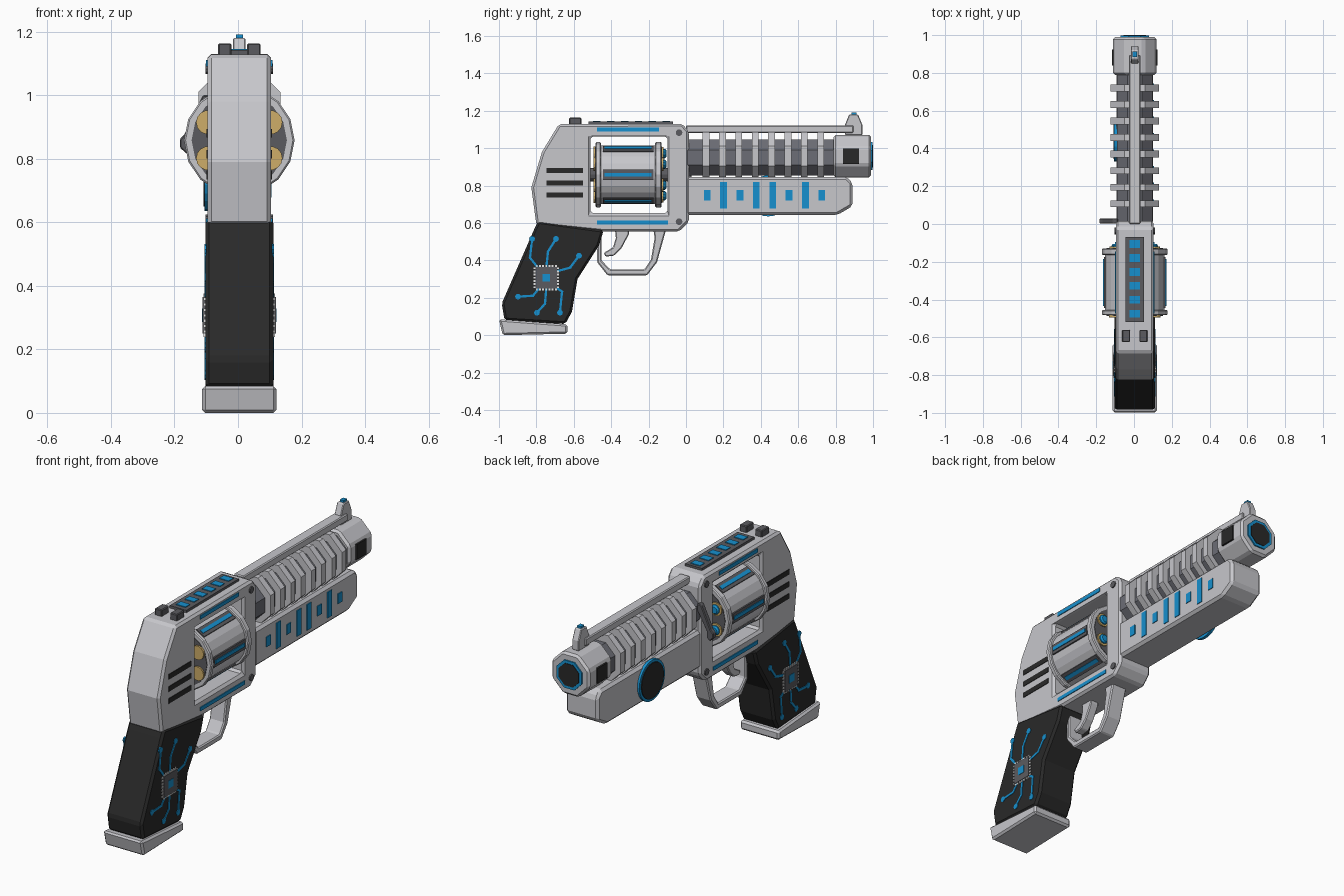
import bpy, bmesh, math
from mathutils import Vector

if "Cube" in bpy.data.objects:
    bpy.data.objects.remove(bpy.data.objects["Cube"])

CX = 0.004  # centre line of the body


def material(name, rgb):
    m = bpy.data.materials.new(name)
    m.diffuse_color = (*rgb, 1)
    m.use_nodes = True
    m.node_tree.nodes["Principled BSDF"].inputs["Base Color"].default_value = m.diffuse_color
    return m


LIGHT = material("light grey", (0.57, 0.57, 0.60))
MID = material("mid grey", (0.105, 0.105, 0.115))
STEEL = material("barrel grey", (0.15, 0.155, 0.18))
DARK = material("grip black", (0.022, 0.022, 0.022))
BLUE = material("bright blue", (0.008, 0.28, 0.62))
GOLD = material("brass", (0.62, 0.42, 0.14))
WHITE = material("white", (0.8, 0.8, 0.8))


def prisms(name, shapes, mat, axis="x", bevel=0):
    """Extrude each (points, start, end) along an axis, all into one object."""
    bm = bmesh.new()
    for pts, a, b in shapes:
        def at(p, t):
            return (CX + t, p[0], p[1]) if axis == "x" else (CX + p[0], t, p[1])
        lo = [bm.verts.new(at(p, a)) for p in pts]
        hi = [bm.verts.new(at(p, b)) for p in pts]
        bm.faces.new(lo)
        bm.faces.new(hi[::-1])
        for i in range(len(pts)):
            j = (i + 1) % len(pts)
            bm.faces.new((lo[i], hi[i], hi[j], lo[j]))
    bmesh.ops.recalc_face_normals(bm, faces=bm.faces)
    me = bpy.data.meshes.new(name)
    bm.to_mesh(me)
    bm.free()
    me.materials.append(mat)
    ob = bpy.data.objects.new(name, me)
    bpy.context.collection.objects.link(ob)
    if bevel:
        add_bevel(ob, bevel)
    return ob


def add_bevel(ob, width):
    mod = ob.modifiers.new("edge", "BEVEL")
    mod.width = width
    mod.segments = 1
    mod.limit_method = "ANGLE"


def rect(u, v, hu, hv):
    return [(u - hu, v - hv), (u + hu, v - hv), (u + hu, v + hv), (u - hu, v + hv)]


def ngon(u, v, r, n, turn=0.0):
    return [(u + r * math.cos(turn + 2 * math.pi * i / n),
             v + r * math.sin(turn + 2 * math.pi * i / n)) for i in range(n)]


def octagon(z, apothem):
    return ngon(0, z, apothem / math.cos(math.pi / 8), 8, math.pi / 8)


def side_plates(name, polys, half, mat, sides=(-1, 1), t=0.006):
    return prisms(name, [(p, s * (half - 0.004), s * (half + t))
                         for p in polys for s in sides], mat)


# --- Frame with a window for the drum
frame = prisms("frame", [([(-0.80, 0.59), (-0.827, 0.79), (-0.77, 0.98), (-0.68, 1.128),
                           (-0.02, 1.13), (0.015, 1.09), (0.015, 0.605), (-0.035, 0.555),
                           (-0.46, 0.555)], -0.1, 0.1)], LIGHT)
window = prisms("window_cutter", [(rect(-0.305, 0.858, 0.205, 0.205), -0.3, 0.3)], LIGHT)
window.hide_render = True
window.hide_viewport = True
cut = frame.modifiers.new("window", "BOOLEAN")
cut.operation = "DIFFERENCE"
cut.solver = "EXACT"
cut.object = window
add_bevel(frame, 0.012)
side_plates("frame_vents", [rect(-0.648, z, 0.097, 0.014) for z in (0.88, 0.814, 0.749)], 0.1, DARK, t=0.003)
side_plates("frame_light_strips", [rect(-0.31, 1.10, 0.165, 0.01), rect(-0.285, 0.602, 0.19, 0.01)],
            0.1, BLUE, t=0.004)
side_plates("frame_screws", [ngon(-0.037, z, 0.018, 10) for z in (1.083, 0.607)], 0.1, MID)

# --- Top plate, lights and rear sight
prisms("top_plate", [(rect(0, 1.132, 0.05, 0.01), -0.52, -0.07)], MID, "y")
prisms("top_lights", [(rect(0, 1.14, 0.028, 0.006), y - 0.02, y + 0.02)
                      for y in [-0.106 - 0.074 * i for i in range(6)]], BLUE, "y")
prisms("rear_sight", [(rect(s * 0.046, 1.142, 0.021, 0.021), -0.625, -0.56) for s in (-1, 1)], MID, "y", 0.004)

# --- Drum
DZ = 0.858
prisms("drum_body", [(ngon(0, DZ, 0.158, 24, math.pi / 24), -0.47, -0.14)], LIGHT, "y")
prisms("drum_rims", [(ngon(0, DZ, 0.174, 16), -0.483, -0.455),
                     (ngon(0, DZ, 0.174, 16), -0.165, -0.13)], LIGHT, "y", 0.005)
prisms("drum_end_discs", [(ngon(0, DZ, 0.15, 16), -0.486, -0.47),
                          (ngon(0, DZ, 0.15, 16), -0.14, -0.127)], MID, "y")
prisms("drum_axle", [(ngon(0, DZ, 0.035, 12), -0.52, -0.08)], MID, "y")


def drum_bars(r0, r1, half):
    """Six flat bars spread around the drum."""
    out = []
    for k in range(6):
        a = k * math.pi / 3
        d, t = Vector((math.cos(a), math.sin(a))), Vector((-math.sin(a), math.cos(a)))
        c = Vector((0, DZ))
        out.append([c + d * r0 - t * half, c + d * r1 - t * half,
                    c + d * r1 + t * half, c + d * r0 + t * half])
    return out


prisms("drum_panels", [(p, -0.445, -0.175) for p in drum_bars(0.145, 0.163, 0.027)], MID, "y")
prisms("drum_light_bars", [(p, -0.435, -0.185) for p in drum_bars(0.15, 0.167, 0.010)], BLUE, "y")
chambers = [(0.113 * math.cos(a), DZ + 0.113 * math.sin(a))
            for a in [math.radians(30 + 60 * k) for k in range(6)]]
prisms("cartridge_bases", [(ngon(x, z, 0.038, 14), -0.495, -0.47) for x, z in chambers]
       + [(ngon(x, z, 0.036, 12), -0.14, -0.12) for x, z in chambers], GOLD, "y")
prisms("cartridge_tips", [(ngon(x, z, 0.027, 10), -0.13, -0.105) for x, z in chambers], BLUE, "y", 0.01)

# --- Drum release lever on the left
prisms("release_lever", [([(-0.09, 1.0), (-0.115, 1.0), (-0.172, 0.878), (-0.187, 0.862), (-0.187, 0.835),
                           (-0.165, 0.815), (-0.148, 0.83), (-0.148, 0.865), (-0.09, 0.965)],
                          0.002, 0.03)], MID, "y", 0.004)

# --- Barrel, cooling ribs and muzzle
BZ = 0.957
prisms("barrel", [(octagon(BZ - 0.007, 0.095), 0.0, 0.80)], STEEL, "y")
prisms("barrel_ribs", [(octagon(BZ, 0.129), y - 0.018, y + 0.018)
                       for y in [0.107 + 0.0876 * i for i in range(8)]], LIGHT, "y")
prisms("muzzle", [(octagon(BZ, 0.114), 0.788, 0.99)], LIGHT, "y", 0.012)
prisms("muzzle_ring", [(octagon(BZ, 0.075), 0.97, 0.997)], BLUE, "y")
prisms("bore", [(octagon(BZ, 0.06), 0.98, 1.0)], DARK, "y")
side_plates("muzzle_ports", [rect(0.882, BZ, 0.042, 0.041)], 0.114, DARK, t=0.007)

# --- Sight rail and front sight
prisms("sight_rail", [(rect(0, 1.102, 0.03, 0.02), 0.0, 0.895)], LIGHT, "y", 0.005)
prisms("front_sight", [([(0.85, 1.07), (0.85, 1.125), (0.872, 1.18), (0.92, 1.18),
                         (0.943, 1.125), (0.943, 1.07)], -0.02, 0.02)], LIGHT, "x", 0.004)
prisms("sight_bead", [(rect(0.898, 1.182, 0.014, 0.009), -0.011, 0.011)], BLUE)

# --- Underbarrel housing with lights on the right and a round dial on the left
prisms("underbarrel", [([(0.0, 0.847), (0.86, 0.847), (0.89, 0.815), (0.89, 0.69),
                         (0.81, 0.643), (0.0, 0.643)], -0.097, 0.097)], LIGHT, "x", 0.014)
tall = (0, 1, 0, 1, 1, 0, 1, 0)
side_plates("underbarrel_lights", [rect(0.113 + 0.0876 * i, 0.748, 0.018, 0.07 if t else 0.027)
                                   for i, t in enumerate(tall)], 0.097, BLUE, sides=(1,), t=0.004)
side_plates("dial_ring", [ngon(0.44, 0.745, 0.11, 24)], 0.097, BLUE, sides=(-1,), t=0.012)
side_plates("dial_face", [ngon(0.44, 0.745, 0.096, 24)], 0.105, DARK, sides=(-1,), t=0.008)

# --- Grip and base plate
prisms("grip", [([(-0.79, 0.61), (-0.44, 0.562), (-0.465, 0.48), (-0.58, 0.30), (-0.61, 0.125),
                  (-0.645, 0.06), (-0.97, 0.08), (-0.985, 0.17), (-0.81, 0.57)],
                 -0.107, 0.107)], DARK, "x", 0.012)
prisms("base_plate", [([(-1.0, 0.085), (-0.634, 0.058), (-0.634, 0.008), (-0.98, 0.0)],
                       -0.117, 0.117)], LIGHT, "x", 0.01)

# --- Circuit on both grip sides
CY, CZ = -0.747, 0.307
traces = [
    [(-0.823, 0.515), (-0.834, 0.414), (-0.775, 0.34)],
    [(-0.695, 0.515), (-0.738, 0.447), (-0.747, 0.36)],
    [(-0.572, 0.425), (-0.62, 0.361), (-0.69, 0.342)],
    [(-0.898, 0.206), (-0.818, 0.211), (-0.77, 0.27)],
    [(-0.797, 0.12), (-0.754, 0.168), (-0.747, 0.25)],
    [(-0.674, 0.12), (-0.663, 0.233), (-0.715, 0.27)],
]
lines = []
for path in traces:
    lines.append(ngon(*path[0], 0.016, 8))
    for p, q in zip(path, path[1:]):
        p, q = Vector(p), Vector(q)
        d = (q - p).normalized() * 0.006
        n = Vector((-d.y, d.x))
        lines.append([p - d - n, q + d - n, q + d + n, p - d + n])
side_plates("circuit_traces", lines, 0.107, BLUE, t=0.003)
side_plates("circuit_chip", [rect(CY, CZ, 0.057, 0.057)], 0.107, MID, t=0.008)
side_plates("chip_core", [rect(CY, CZ, 0.021, 0.021)], 0.111, BLUE)
pins = []
for i in range(7):
    o = -0.051 + 0.017 * i
    for s in (-1, 1):
        pins += [rect(CY + o, CZ + s * 0.062, 0.005, 0.006), rect(CY + s * 0.062, CZ + o, 0.006, 0.005)]
side_plates("chip_pins", pins, 0.107, WHITE, t=0.005)

# --- Trigger and guard
prisms("trigger_guard", [([(-0.475, 0.57), (-0.475, 0.39), (-0.42, 0.32), (-0.208, 0.32), (-0.155, 0.39),
                           (-0.105, 0.57), (-0.175, 0.57), (-0.168, 0.52), (-0.187, 0.405), (-0.222, 0.352),
                           (-0.405, 0.352), (-0.452, 0.40), (-0.452, 0.57)],
                          -0.045, 0.045)], LIGHT, "x", 0.006)
prisms("trigger", [([(-0.38, 0.57), (-0.375, 0.52), (-0.39, 0.47), (-0.44, 0.44), (-0.43, 0.42),
                     (-0.385, 0.425), (-0.345, 0.465), (-0.305, 0.54), (-0.305, 0.57)],
                    -0.025, 0.025)], LIGHT, "x", 0.005)
